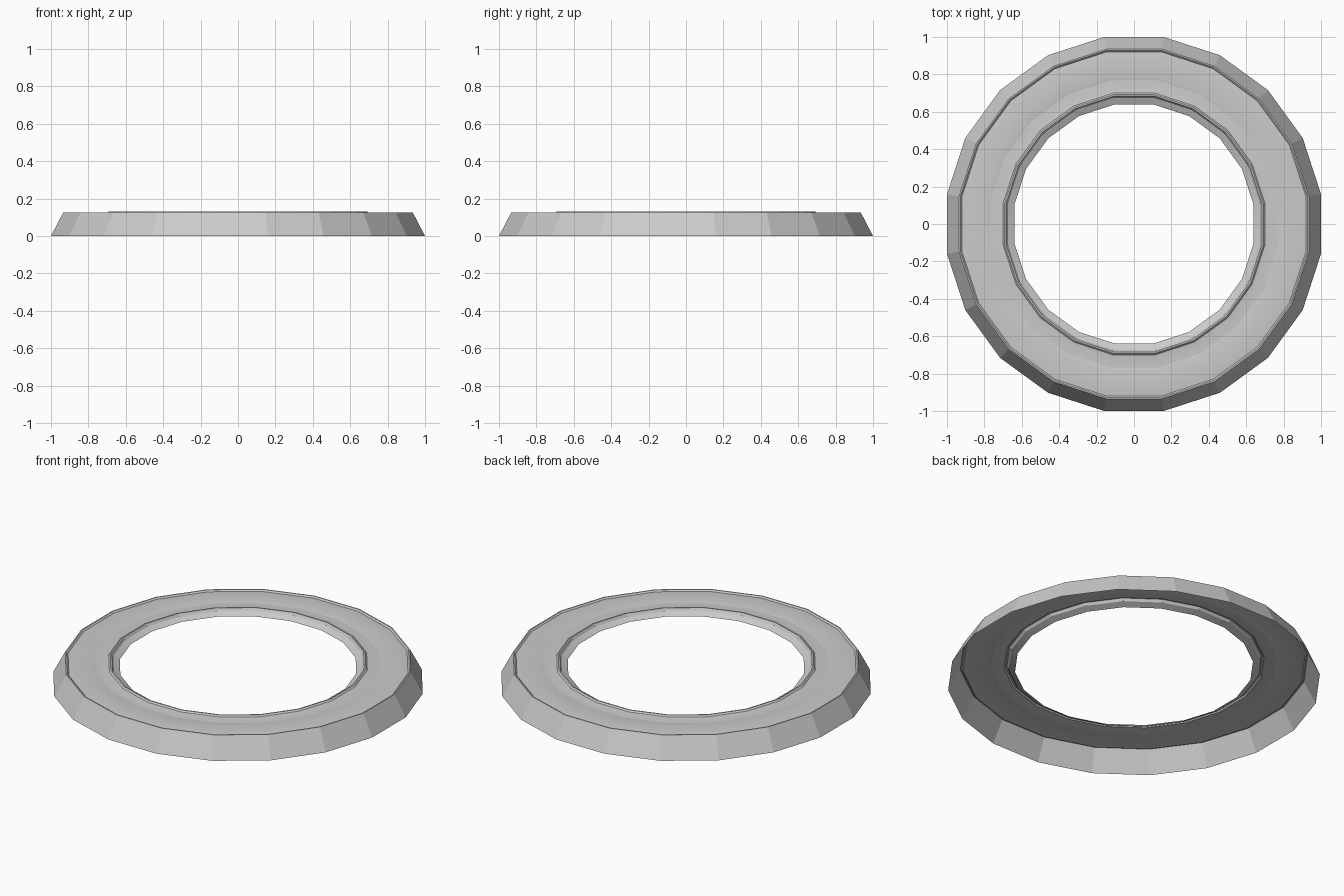
import bpy, bmesh, math

if "Cube" in bpy.data.objects:
    bpy.data.objects.remove(bpy.data.objects["Cube"])

SIDES = 20

# Cross-section of the open-bottomed ring: (distance to flat, height)
profile = [
    (1.0, 0.0), (0.935, 0.125),                  # sloped outer wall
    (0.928, 0.125), (0.92, 0.117), (0.89, 0.12), # rim and groove
    (0.78, 0.12), (0.77, 0.118), (0.72, 0.119),  # flat top with shallow step
    (0.70, 0.122), (0.692, 0.13), (0.684, 0.13), # raised inner lip
    (0.675, 0.115), (0.662, 0.109), (0.64, 0.098),  # stepped inner edge
]


def lathe(name, points, sides):
    """Sweep a profile round z, with a flat side facing each axis."""
    bm = bmesh.new()
    rings = []
    for r, z in points:
        radius = r / math.cos(math.pi / sides)
        rings.append([bm.verts.new((radius * math.cos(a), radius * math.sin(a), z))
                      for a in ((i + 0.5) * math.tau / sides for i in range(sides))])
    for a, b in zip(rings, rings[1:]):
        for i in range(sides):
            j = (i + 1) % sides
            bm.faces.new((a[i], a[j], b[j], b[i]))
    mesh = bpy.data.meshes.new(name)
    bm.to_mesh(mesh)
    bm.free()
    obj = bpy.data.objects.new(name, mesh)
    bpy.context.collection.objects.link(obj)
    return obj


# Hollow trim ring, faceted outside and softly shaded on top
ring = lathe("trim_ring", profile, SIDES)
bpy.context.view_layer.objects.active = ring
ring.select_set(True)
bpy.ops.object.shade_smooth_by_angle(angle=math.radians(12))
